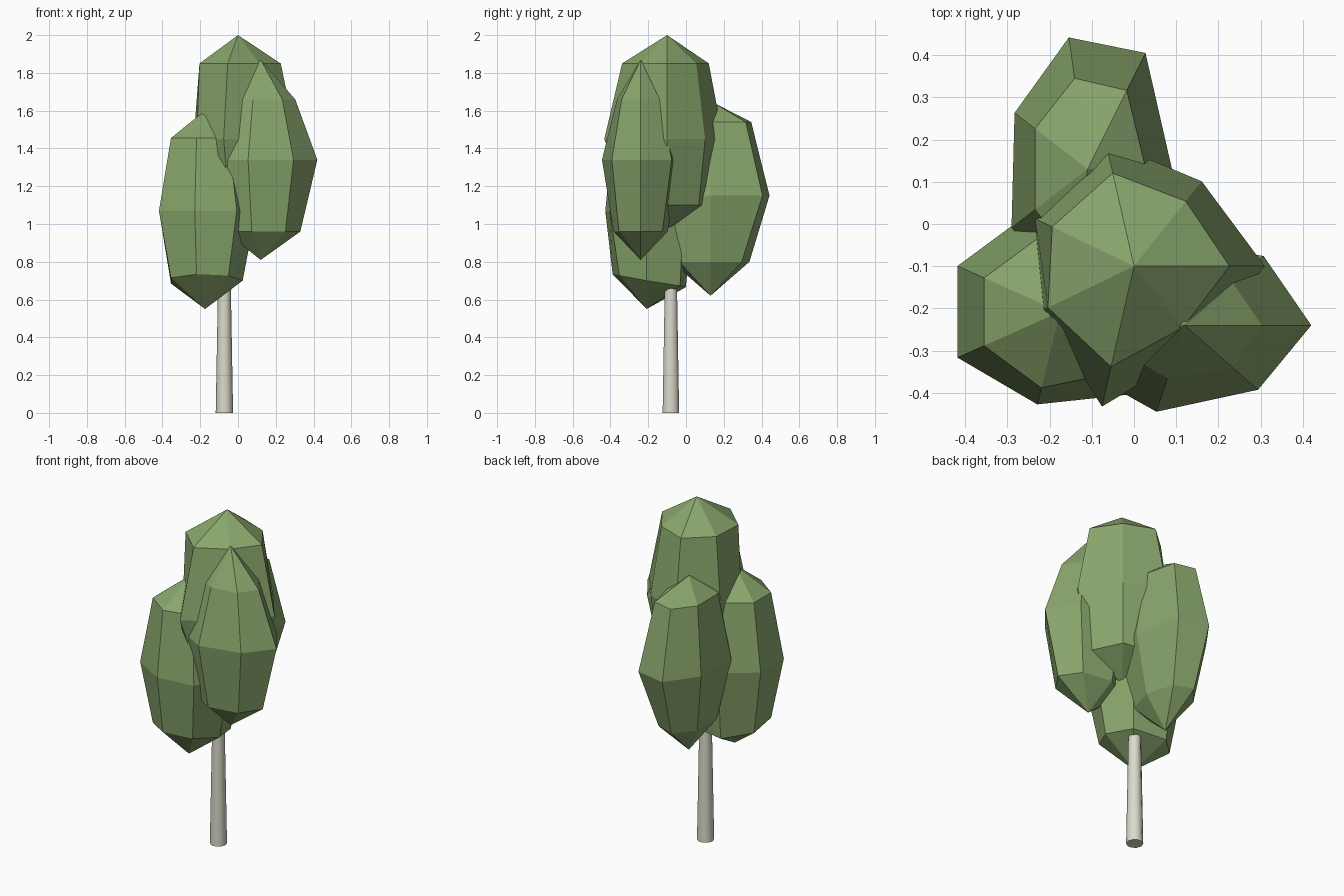
import bpy, bmesh
from math import sin, cos, tau, radians

if "Cube" in bpy.data.objects:
    bpy.data.objects.remove(bpy.data.objects["Cube"])


def material(name, color):
    m = bpy.data.materials.new(name)
    m.diffuse_color = (*color, 1)
    m.use_nodes = True
    m.node_tree.nodes["Principled BSDF"].inputs["Base Color"].default_value = m.diffuse_color
    return m


leaf = material("leaf_green", (0.25, 0.38, 0.15))
bark = material("pale_bark", (0.70, 0.70, 0.60))


def lathe(name, center, rings, sides, mat, tips=None, tweaks=None, tilt=0):
    """Stack of elliptical rings (rx, ry, z), closed by tips or flat caps.
    Tilt lowers the back of the first ring and raises its front."""
    bm = bmesh.new()
    tweaks = tweaks or {}
    rows = []
    for j, (rx, ry, z) in enumerate(rings):
        row = []
        for i in range(sides):
            a = tau * i / sides
            k = tweaks.get((j, i), 1.0)
            dz = -tilt * sin(a) if j == 0 else 0
            row.append(bm.verts.new((center[0] + k * rx * cos(a),
                                     center[1] + k * ry * sin(a), z + dz)))
        rows.append(row)
    for lo, hi in zip(rows, rows[1:]):
        for i in range(sides):
            n = (i + 1) % sides
            bm.faces.new((lo[i], lo[n], hi[n], hi[i]))
    if tips:
        bottom, top = [bm.verts.new((center[0], center[1], z)) for z in tips]
        for i in range(sides):
            n = (i + 1) % sides
            bm.faces.new((bottom, rows[0][n], rows[0][i]))
            bm.faces.new((top, rows[-1][i], rows[-1][n]))
    else:
        bm.faces.new(rows[0][::-1])
        bm.faces.new(rows[-1])
    bmesh.ops.recalc_face_normals(bm, faces=bm.faces)
    me = bpy.data.meshes.new(name)
    bm.to_mesh(me)
    bm.free()
    ob = bpy.data.objects.new(name, me)
    bpy.context.collection.objects.link(ob)
    me.materials.append(mat)
    return ob


def foliage(name, center, rx, ry, tips, lower, middle, upper, tweaks=None, tilt=0):
    """Seven-sided pointed leaf clump; rings are (radius factor, height).
    Tweaks scale single corners, keyed by (ring, corner)."""
    rings = [(rx * f, ry * f, z) for f, z in (lower, (1, middle), upper)]
    return lathe(name, center, rings, 7, leaf, tips, tweaks, tilt)


# Leaf clumps
foliage("foliage_top", (0, -0.10), 0.31, 0.31, (0.97, 2.0),
        (0.69, 1.10), 1.45, (0.73, 1.85),
        {(1, 5): 1.10, (1, 2): 0.98, (1, 3): 0.84, (1, 4): 0.78,
         (1, 1): 0.83, (2, 1): 0.87, (1, 6): 0.80, (2, 6): 0.82,
         (2, 5): 1.08, (2, 3): 0.95})
foliage("foliage_front_right", (0.12, -0.24), 0.30, 0.21, (0.81, 1.87),
        (0.70, 0.96), 1.34, (0.61, 1.66), {(1, 6): 0.93})
foliage("foliage_front_left", (-0.175, -0.208), 0.27, 0.25, (0.55, 1.60),
        (0.74, 0.70), 1.07, (0.74, 1.455),
        {(1, 5): 0.90, (0, 1): 1.22, (0, 2): 1.15}, tilt=0.035)
foliage("foliage_back", (-0.11, 0.13), 0.20, 0.32, (0.62, 1.65),
        (0.66, 0.80), 1.15, (0.69, 1.54),
        {(1, 1): 1.1, (2, 1): 1.08, (1, 3): 0.96, (2, 6): 0.8})

# Tapered trunk
trunk = lathe("trunk", (-0.072, -0.08),
              [(0.046, 0.046, 0), (0.034, 0.034, 0.67), (0.031, 0.031, 0.80)],
              10, bark)
bpy.context.view_layer.objects.active = trunk
trunk.select_set(True)
bpy.ops.object.shade_smooth_by_angle(angle=radians(50))
